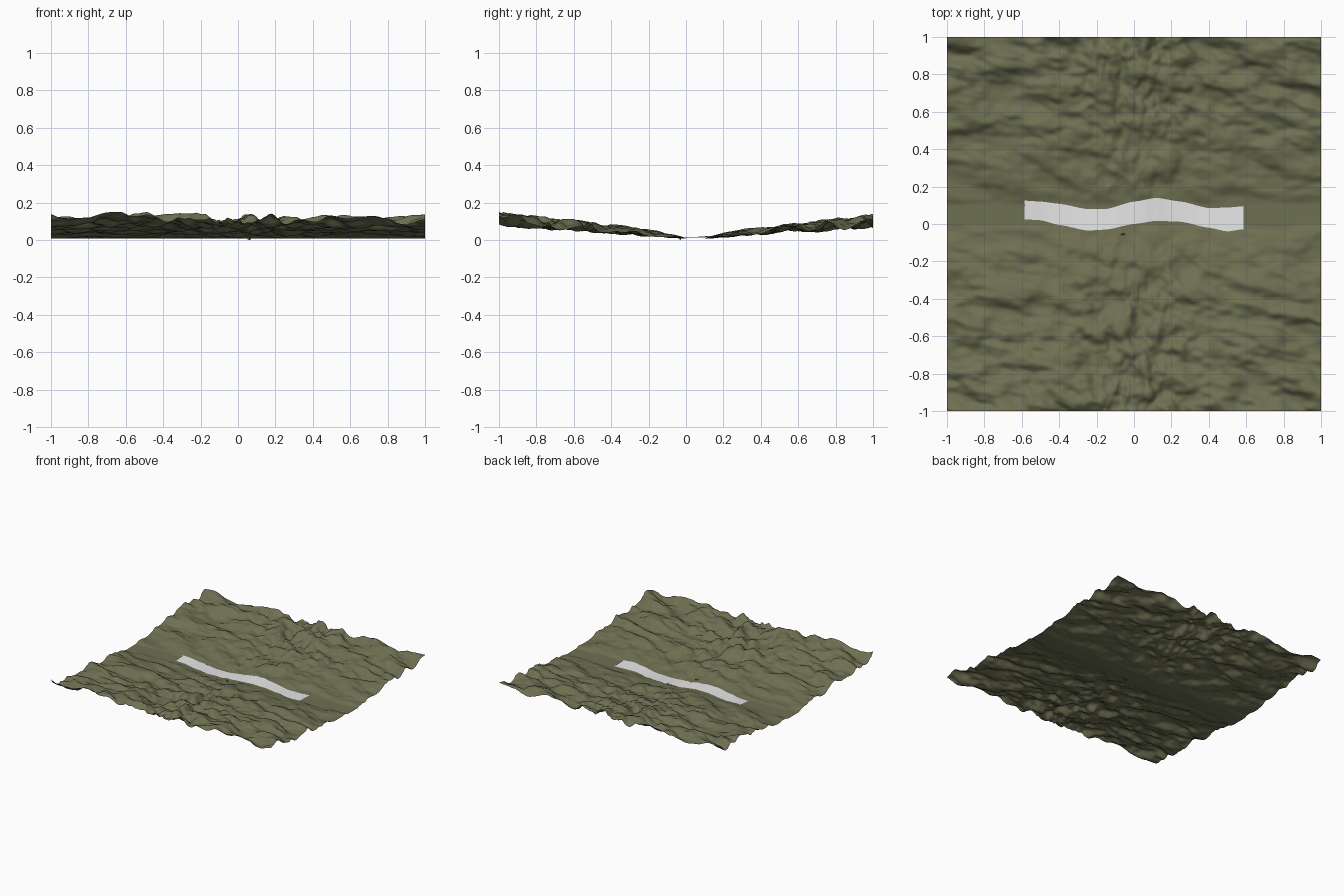
import bpy, bmesh, math
from mathutils import Vector, noise

cube = bpy.data.objects.get("Cube")
if cube:
    bpy.data.objects.remove(cube, do_unlink=True)


def material(name, rgb):
    m = bpy.data.materials.new(name)
    m.use_nodes = True
    m.diffuse_color = (*rgb, 1)
    m.node_tree.nodes["Principled BSDF"].inputs["Base Color"].default_value = (*rgb, 1)
    return m


olive = material("olive_ground", (0.157, 0.16, 0.084))
pale = material("pale_road", (0.8, 0.8, 0.8))


def finish(name, bm, mat):
    mesh = bpy.data.meshes.new(name)
    bm.to_mesh(mesh)
    bm.free()
    mesh.materials.append(mat)
    for p in mesh.polygons:
        p.use_smooth = True
    ob = bpy.data.objects.new(name, mesh)
    bpy.context.collection.objects.link(ob)
    return ob


VALLEY_Y = 0.05
FLOOR = 0.009


def bump(x, y, cx, cy, r):
    return math.exp(-((x - cx) ** 2 + (y - cy) ** 2) / r ** 2)


def ground_height(x, y):
    """Flat valley floor with rough banks rising away from it."""
    d = max(0, abs(y - VALLEY_Y) - 0.06)
    if d == 0:
        return FLOOR
    # ripples run along the valley, and pinch tighter in the middle
    u = 3.2 * x + 1.3 * math.tanh(x / 0.2)
    v = 8 * y + 1.2 * x
    n = noise.noise(Vector((u, v, 3)))
    n += 0.5 * noise.noise(Vector((2.3 * u, 1.9 * v, 7)))
    n += 0.2 * noise.noise(Vector((5 * u, 4 * v, 11)))
    rough = 0.05 * d ** 0.45 * math.tanh(1.5 * n)
    # taller knolls at the front edge
    knolls = 0.04 * bump(x, y, -0.54, -0.98, 0.1) + 0.03 * bump(x, y, -0.25, -0.95, 0.08)
    return max(FLOOR - 0.002, FLOOR + 0.1 * d ** 0.75 + rough + knolls)


# Terrain sheet
bm = bmesh.new()
bmesh.ops.create_grid(bm, x_segments=180, y_segments=180, size=1)
for v in bm.verts:
    v.co.z = ground_height(v.co.x, v.co.y)
finish("terrain", bm, olive)

# Winding road: a flat ribbon along the valley floor
SIDES = [  # x, lower edge, upper edge
    (-0.585, 0.025, 0.125), (-0.5, 0.02, 0.12), (-0.4, -0.005, 0.108),
    (-0.25, -0.035, 0.08), (-0.15, -0.03, 0.08), (0, 0.0, 0.12),
    (0.12, 0.017, 0.14), (0.25, 0.012, 0.12), (0.4, -0.02, 0.085),
    (0.5, -0.04, 0.088), (0.585, -0.028, 0.095)]


def edge_at(x, column):
    """Smoothly interpolated road edge."""
    for a, b in zip(SIDES, SIDES[1:]):
        if x <= b[0] + 1e-6:
            t = (x - a[0]) / (b[0] - a[0])
            t = 0.5 * t + 0.5 * t * t * (3 - 2 * t)
            return a[column] + (b[column] - a[column]) * t


bm = bmesh.new()
STEPS = 60
previous = None
for i in range(STEPS + 1):
    x = -0.585 + 1.17 * i / STEPS
    pair = []
    for column in (1, 2):
        y = edge_at(x, column)
        pair.append(bm.verts.new((x, y, max(0.012, ground_height(x, y) + 0.004))))
    if previous:
        bm.faces.new((previous[0], pair[0], pair[1], previous[1]))
    previous = pair
finish("road", bm, pale)

# Small half-buried stones beside the road
for name, x, y, z in (("stone_a", -0.06, -0.055, 0.016), ("stone_b", 0.06, -0.03, 0.006)):
    bm = bmesh.new()
    bmesh.ops.create_icosphere(bm, subdivisions=1, radius=1)
    for v in bm.verts:
        v.co = (x + 0.012 * v.co.x, y + 0.005 * v.co.y, z + 0.006 * v.co.z)
    finish(name, bm, olive)
